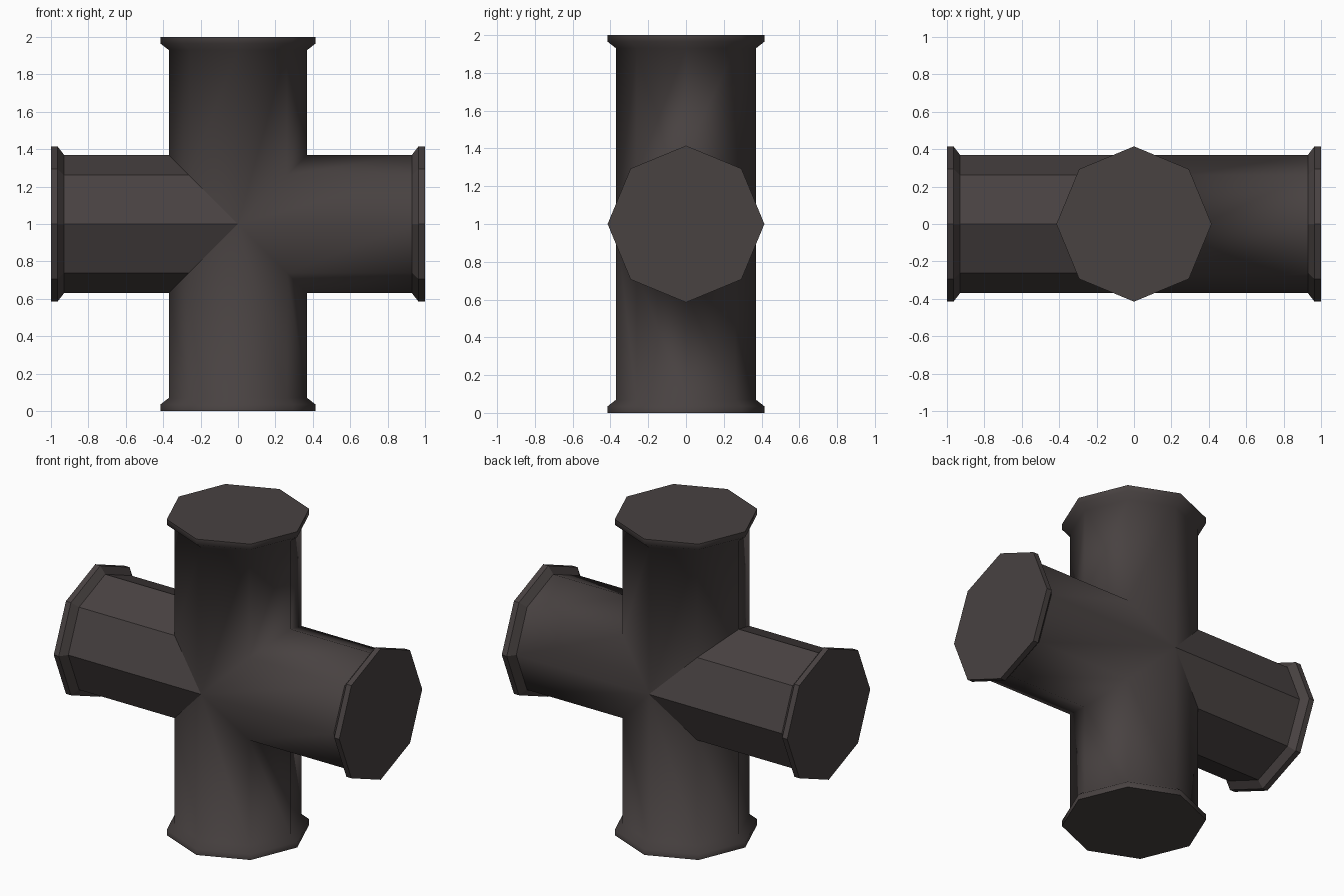
import bpy, bmesh, math
from mathutils import Vector

if "Cube" in bpy.data.objects:
    bpy.data.objects.remove(bpy.data.objects["Cube"])

R, FLANGE_R, SIDES, MID = 0.37, 0.415, 8, 1.0

iron = bpy.data.materials.new("dark iron")
iron.diffuse_color = (0.065, 0.054, 0.053, 1)
iron.use_nodes = True
iron.node_tree.nodes["Principled BSDF"].inputs["Base Color"].default_value = iron.diffuse_color

bm = bmesh.new()


def add_arm(out, side, smooth):
    """One octagonal arm, mitred at the centre, with a chamfered end flange."""
    depth = Vector((0, 1, 0))
    centre = Vector((0, 0, MID))

    def ring(radius, dist):
        verts = []
        for i in range(SIDES):
            a = 2 * math.pi * i / SIDES
            s, d = radius * math.cos(a), radius * math.sin(a)
            along = abs(s) if dist is None else dist   # None = 45 degree mitre
            verts.append(bm.verts.new(centre + side * s + depth * d + out * along))
        return verts

    rings = [ring(R, None), ring(R, 0.93), ring(FLANGE_R, 0.965), ring(FLANGE_R, 1.0)]
    for a, b in zip(rings, rings[1:]):
        for i in range(SIDES):
            j = (i + 1) % SIDES
            f = bm.faces.new((a[i], a[j], b[j], b[i]))
            # sideways flanges stay faceted
            f.smooth = smooth and (abs(out.z) > 0.5 or a is rings[0])
    bm.faces.new(rings[-1])   # flat end cap


X, Z = Vector((1, 0, 0)), Vector((0, 0, 1))
add_arm(Z, X, True)      # top arm
add_arm(-Z, X, True)     # bottom arm
add_arm(X, Z, True)      # right arm
add_arm(-X, Z, False)    # left arm, faceted

# Join the arms along their mitres
bmesh.ops.remove_doubles(bm, verts=bm.verts[:], dist=0.0005)
bmesh.ops.recalc_face_normals(bm, faces=bm.faces[:])

mesh = bpy.data.meshes.new("pipe_cross")
bm.to_mesh(mesh)
bm.free()
mesh.materials.append(iron)
obj = bpy.data.objects.new("pipe_cross", mesh)
bpy.context.collection.objects.link(obj)
